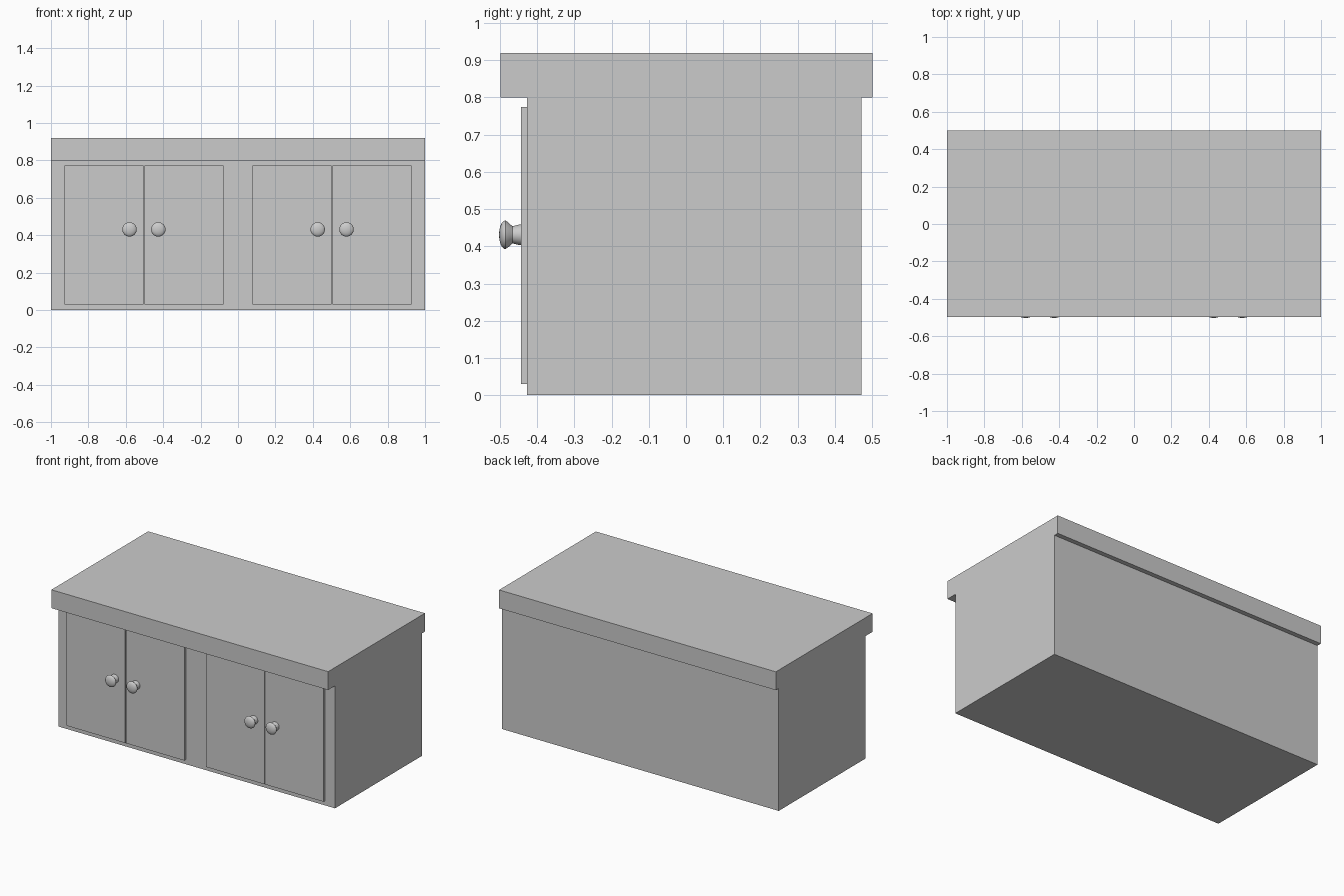
import bpy, bmesh
from math import cos, sin, pi
from mathutils import Matrix, Vector

if "Cube" in bpy.data.objects:
    bpy.data.objects.remove(bpy.data.objects["Cube"])


def box(name, x, y, z):
    bm = bmesh.new()
    bmesh.ops.create_cube(bm, size=1)
    for v in bm.verts:
        for i, (a, b) in enumerate((x, y, z)):
            v.co[i] = a if v.co[i] < 0 else b
    return finish(name, bm)


def finish(name, bm):
    bmesh.ops.recalc_face_normals(bm, faces=bm.faces)
    mesh = bpy.data.meshes.new(name)
    bm.to_mesh(mesh)
    bm.free()
    obj = bpy.data.objects.new(name, mesh)
    bpy.context.collection.objects.link(obj)
    return obj


def knob(name, x, z):
    # Lathed profile (radius, y): flared foot, waist, then a domed head
    profile = [(0, -0.442), (0.028, -0.442), (0.027, -0.450), (0.025, -0.458),
               (0.023, -0.466), (0.027, -0.471), (0.033, -0.477)]
    profile += [(0.0385 * cos(t * pi / 14), -0.485 - 0.0172 * sin(t * pi / 14))
                for t in range(8)]
    bm = bmesh.new()
    verts = [bm.verts.new((r, y, 0)) for r, y in profile]
    edges = [bm.edges.new(p) for p in zip(verts, verts[1:])]
    bmesh.ops.spin(bm, geom=verts + edges, cent=(0, 0, 0), axis=(0, 1, 0),
                   angle=2 * pi, steps=32, use_duplicate=False)
    bmesh.ops.remove_doubles(bm, verts=bm.verts, dist=1e-5)
    bmesh.ops.transform(bm, matrix=Matrix.Translation(Vector((x, 0, z))), verts=bm.verts)
    obj = finish(name, bm)
    bpy.ops.object.select_all(action='DESELECT')
    obj.select_set(True)
    bpy.context.view_layer.objects.active = obj
    bpy.ops.object.shade_smooth_by_angle(angle=0.7)
    return obj


# Cabinet body and overhanging worktop
box("cabinet_body", (-1, 1), (-0.427, 0.471), (0, 0.80))
box("worktop", (-1, 1), (-0.498, 0.501), (0.80, 0.92))

# Two pairs of doors, each with a knob beside the centre gap
for side, cx in (("left", -0.503), ("right", 0.503)):
    for hand, s in (("left", -1), ("right", 1)):
        xs = sorted((cx + s * 0.003, cx + s * 0.425))
        box(f"{side}_cupboard_{hand}_door", xs, (-0.443, -0.427), (0.03, 0.774))
        knob(f"{side}_cupboard_{hand}_knob", cx + s * 0.077, 0.431)
